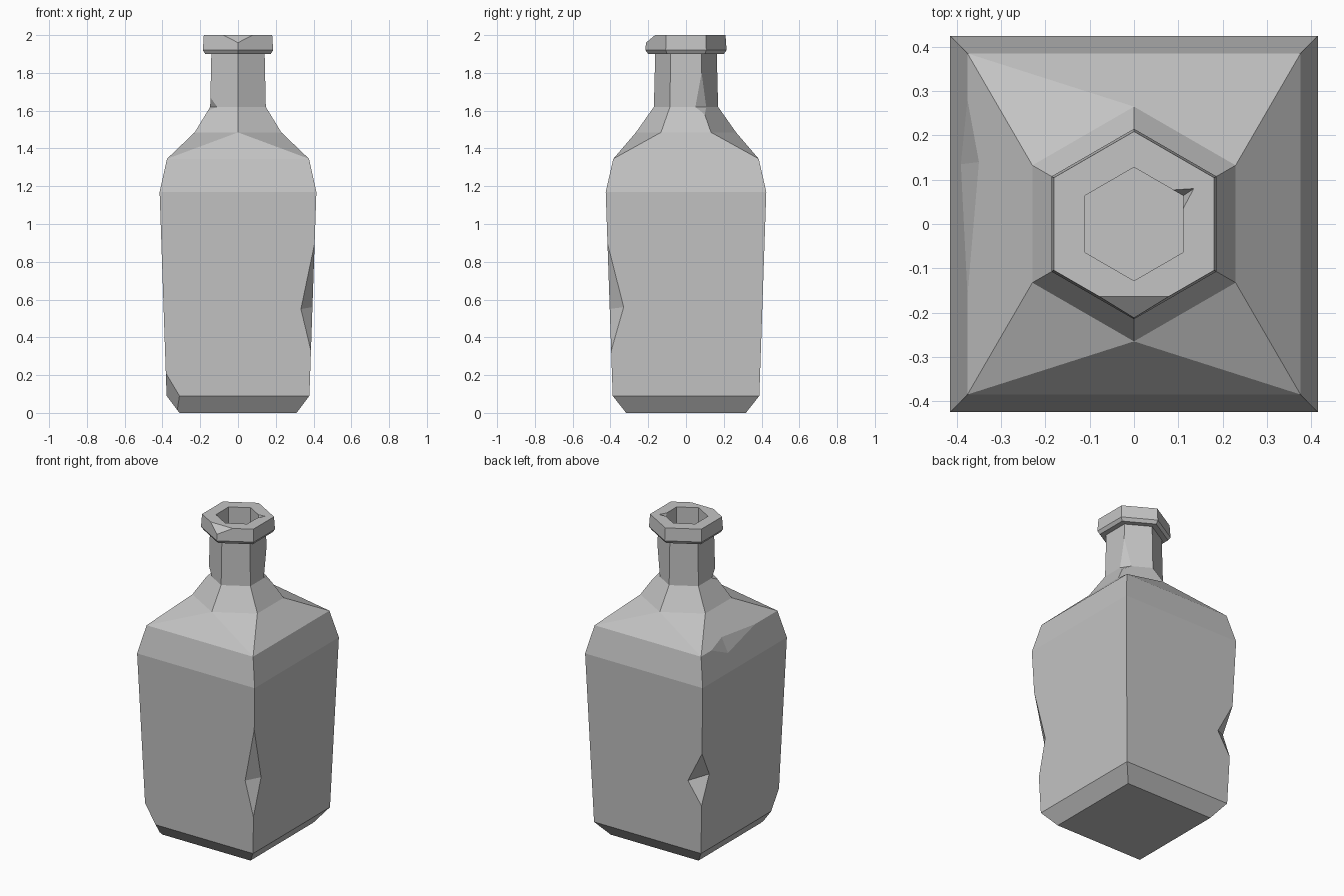
import bpy, bmesh
from math import sin, cos, pi
from mathutils import Vector

cube = bpy.data.objects.get("Cube")
if cube:
    bpy.data.objects.remove(cube, do_unlink=True)

# Single worn grey
grey = bpy.data.materials.new("worn_grey")
grey.use_nodes = True
colour = (0.55, 0.55, 0.55, 1)
grey.diffuse_color = colour
for node in grey.node_tree.nodes:
    if node.type == 'BSDF_PRINCIPLED':
        node.inputs["Base Color"].default_value = colour


def make_object(name, bm):
    bmesh.ops.recalc_face_normals(bm, faces=bm.faces)
    mesh = bpy.data.meshes.new(name)
    bm.to_mesh(mesh)
    bm.free()
    mesh.materials.append(grey)
    obj = bpy.data.objects.new(name, mesh)
    bpy.context.scene.collection.objects.link(obj)
    return obj


def square(bm, x, y, z):
    return [bm.verts.new((sx * x, sy * y, z))
            for sx, sy in ((-1, -1), (1, -1), (1, 1), (-1, 1))]


def hexagon(bm, r, z):
    angles = [-pi / 2 + i * pi / 3 for i in range(6)]
    return [bm.verts.new((r * cos(a), r * sin(a), z)) for a in angles]


def bridge(bm, rings):
    for low, high in zip(rings, rings[1:]):
        n = len(low)
        for i in range(n):
            j = (i + 1) % n
            bm.faces.new((low[i], low[j], high[j], high[i]))


# Bottle: square body, then hexagonal neck, lip and hollow mouth
bm = bmesh.new()
body = [square(bm, *p) for p in (
    (0.31, 0.317, 0), (0.378, 0.388, 0.09),
    (0.415, 0.425, 1.17), (0.376, 0.385, 1.345))]
neck = [hexagon(bm, *p) for p in (
    (0.265, 1.485), (0.17, 1.62), (0.163, 1.9), (0.2, 1.9),
    (0.215, 1.92), (0.209, 2.0), (0.128, 2.0), (0.128, 1.65))]
bridge(bm, body)
bridge(bm, neck)
bm.faces.new(body[0])
bm.faces.new(neck[-1])

# Shoulder joining the square to the hexagon
s, h = body[-1], neck[0]
for k in (0, 2):
    a, b, c = s[k], s[k + 1], s[(k + 2) % 4]
    t = k * 3 // 2
    tip, side, far, end = [h[(t + i) % 6] for i in range(4)]
    bm.faces.new((a, b, tip))
    bm.faces.new((b, side, tip))
    bm.faces.new((b, c, far, side))
    bm.faces.new((c, end, far))
bottle = make_object("bottle", bm)


# Chips: the hull grows about the kept points, so its cut planes stay put
def chip(name, keep, outer, grow=1.4):
    centre = sum((Vector(p) for p in keep), Vector()) / len(keep)
    bm = bmesh.new()
    for p in keep + outer:
        bm.verts.new(centre + (Vector(p) - centre) * grow)
    bmesh.ops.convex_hull(bm, input=bm.verts)
    cutter = make_object(name + "_cutter", bm)
    cutter.hide_render = True
    mod = bottle.modifiers.new(name, 'BOOLEAN')
    mod.operation = 'DIFFERENCE'
    mod.solver = 'EXACT'
    mod.object = cutter
    bpy.context.view_layer.objects.active = bottle
    bpy.ops.object.modifier_apply(modifier=name)
    bpy.data.objects.remove(cutter, do_unlink=True)


chip("front_edge_chip",
     [(0.333, -0.404, 0.55), (0.394, -0.33, 0.56)],
     [(0.406, -0.416, 0.9), (0.386, -0.396, 0.33)])
chip("back_edge_chip",
     [(-0.295, 0.404, 0.54), (-0.394, 0.33, 0.58)],
     [(-0.4, 0.41, 0.74), (-0.389, 0.399, 0.4)])
chip("bottom_corner_chip",
     [(-0.382, -0.392, 0.21), (-0.31, -0.388, 0.09), (-0.378, -0.32, 0.09)],
     [(-0.4, -0.41, 0)], grow=4)
chip("shoulder_dent",
     [(-0.39, 0.135, 1.28), (-0.35, 0.14, 1.37)],
     [(-0.376, 0.28, 1.345), (-0.376, -0.16, 1.345)])
chip("lip_chip",
     [(-0.08, -0.164, 2), (0.08, -0.164, 2), (0, -0.212, 1.96)],
     [(0, -0.212, 2)], grow=2)
chip("mouth_chip",
     [(0.135, 0.08, 2), (0.111, 0.064, 1.95)],
     [(0.09, 0.077, 2), (0.111, 0.035, 2)])
chip("neck_back_chip",
     [(0.147, 0.05, 1.62), (0.11, 0.106, 1.62)],
     [(0.143, 0.083, 1.8), (0.171, 0.099, 1.58)], grow=1.2)
chip("neck_front_chip",
     [(-0.147, -0.05, 1.62), (-0.11, -0.106, 1.62)],
     [(-0.146, -0.085, 1.67), (-0.16, -0.092, 1.6)], grow=1.2)
